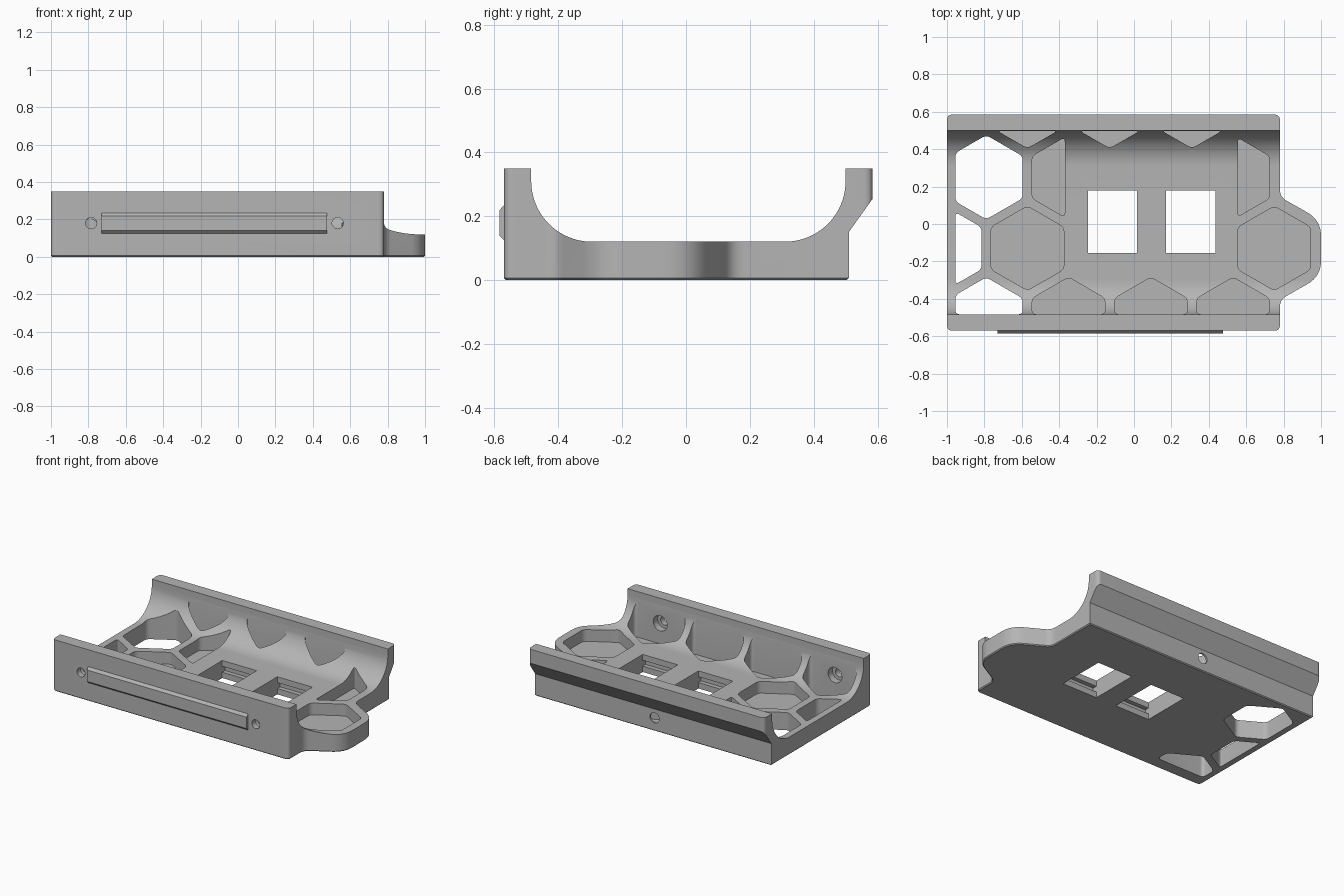
import bpy, bmesh, math
from mathutils import Vector

if "Cube" in bpy.data.objects:
    bpy.data.objects.remove(bpy.data.objects["Cube"])

grey = bpy.data.materials.new("mid_grey")
grey.diffuse_color = (0.46, 0.46, 0.46, 1)
grey.use_nodes = True
grey.node_tree.nodes["Principled BSDF"].inputs["Base Color"].default_value = grey.diffuse_color


def rounded(points, cuts, steps=6):
    """Round each corner; cuts = distance trimmed along the edges."""
    pts = [Vector(p) for p in points]
    if not isinstance(cuts, list):
        cuts = [cuts] * len(pts)
    out = []
    for i, p in enumerate(pts):
        a, b = pts[i - 1] - p, pts[(i + 1) % len(pts)] - p
        t = min(cuts[i], 0.45 * a.length, 0.45 * b.length)
        if t < 1e-5:
            out.append(p)
            continue
        s, e = p + a.normalized() * t, p + b.normalized() * t
        for k in range(steps + 1):
            u = k / steps
            out.append(s * (1 - u) ** 2 + p * 2 * u * (1 - u) + e * u ** 2)
    return out


def clip(points, axis, limit, sign):
    """Keep the part of a polygon where sign * coord <= sign * limit."""
    out = []
    for i, p in enumerate(points):
        q = points[i - 1]
        dp, dq = sign * (p[axis] - limit), sign * (q[axis] - limit)
        if (dp < 0) != (dq < 0):
            u = dq / (dq - dp)
            out.append((q[0] + (p[0] - q[0]) * u, q[1] + (p[1] - q[1]) * u))
        if dp < 0:
            out.append(tuple(p))
    return out


def prism(name, points, lo, hi, axis):
    """Extrude a 2D outline along x, y or z."""
    place = {"x": lambda p, d: (d, p[0], p[1]),
             "y": lambda p, d: (p[0], d, p[1]),
             "z": lambda p, d: (p[0], p[1], d)}[axis]
    bm = bmesh.new()
    rings = [[bm.verts.new(place(p, d)) for p in points] for d in (lo, hi)]
    for r in rings:
        bm.faces.new(r)
    n = len(points)
    for i in range(n):
        j = (i + 1) % n
        bm.faces.new((rings[0][i], rings[0][j], rings[1][j], rings[1][i]))
    bmesh.ops.recalc_face_normals(bm, faces=bm.faces)
    mesh = bpy.data.meshes.new(name)
    bm.to_mesh(mesh)
    bm.free()
    mesh.materials.append(grey)
    ob = bpy.data.objects.new(name, mesh)
    bpy.context.collection.objects.link(ob)
    return ob


def boolean(target, cutter, operation="DIFFERENCE"):
    mod = target.modifiers.new("cut", "BOOLEAN")
    mod.operation, mod.object, mod.solver = operation, cutter, "EXACT"
    bpy.context.view_layer.objects.active = target
    bpy.ops.object.modifier_apply(modifier=mod.name)
    bpy.data.objects.remove(cutter)


def circle(x, z, r, n=32):
    return [(x + r * math.cos(2 * math.pi * i / n), z + r * math.sin(2 * math.pi * i / n))
            for i in range(n)]


def arc(cy, cz, r, start, end, n=20):
    return [(cy + r * math.cos(math.radians(start + (end - start) * i / n)),
             cz + r * math.sin(math.radians(start + (end - start) * i / n)))
            for i in range(n + 1)]


# Cradle: U-shaped cross-section trimmed by the plan outline
section = [(-0.62, 0), (0.51, 0), (0.51, 0.15), (0.62, 0.304), (0.62, 0.35), (0.50, 0.35)]
section += arc(0.31, 0.31, 0.19, 0, -90) + arc(-0.295, 0.31, 0.19, -90, -180)
section += [(-0.485, 0.35), (-0.62, 0.35)]
cradle = prism("cradle_body", section, -1.05, 1.05, "x")
plan = [(-1, -0.57), (0.78, -0.57), (0.78, -0.405), (1, -0.28),
        (1, 0.02), (0.78, 0.145), (0.78, 0.585), (-1, 0.585)]
plan = rounded(plan, [0.03, 0.03, 0.04, 0.085, 0.085, 0.04, 0.03, 0.03], 8)
boolean(cradle, prism("plan_cutter", plan, -0.1, 0.5, "z"), "INTERSECT")

# Small chamfer around the bottom edge
bm = bmesh.new()
bm.from_mesh(cradle.data)
bmesh.ops.remove_doubles(bm, verts=bm.verts, dist=1e-5)
bm.normal_update()
rim = [e for e in bm.edges if len(e.link_faces) == 2 and
       sum(f.normal.z < -0.95 and f.calc_center_median().z < 0.01 for f in e.link_faces) == 1]
bmesh.ops.bevel(bm, geom=rim, offset=0.006, segments=1, affect="EDGES")
bm.to_mesh(cradle.data)
bm.free()

# Honeycomb pockets: (x, y, through, left limit, right limit)
L, R = -0.955, 0.95
pockets = [(-1.01, -0.13, True, L, R), (-0.57, -0.13, False, L, R), (0.75, -0.13, False, L, R),
           (-0.79, 0.25, True, L, R), (-0.35, 0.25, False, L, -0.37), (0.53, 0.25, False, 0.555, R)]
pockets += [(x, -0.51, x < -0.7, L, R) for x in (-0.79, -0.35, 0.09, 0.53)]
pockets += [(x, 0.63, False, L, R) for x in (-0.57, -0.13, 0.31)]
for x, y, through, left, right in pockets:
    hexagon = [(x + 0.225 * math.sin(math.radians(60 * i)), y + 0.225 * math.cos(math.radians(60 * i)))
               for i in range(6)]
    for axis, limit, sign in ((0, left, -1), (0, right, 1), (1, -0.483, -1), (1, 0.498, 1)):
        hexagon = clip(hexagon, axis, limit, sign)
    boolean(cradle, prism("pocket_cutter", rounded(hexagon, 0.025), -0.1 if through else 0.04, 0.5, "z"))

# Two rectangular sockets with latch grooves in their end walls
for x0, x1 in ((-0.245, 0.015), (0.17, 0.435)):
    slot = [(-0.155, -0.1), (0.18, -0.1), (0.18, 0.04), (0.21, 0.04), (0.21, 0.08), (0.18, 0.08),
            (0.18, 0.2), (-0.155, 0.2), (-0.155, 0.08), (-0.185, 0.08), (-0.185, 0.04), (-0.155, 0.04)]
    boolean(cradle, prism("socket_cutter", slot, x0, x1, "x"))

# Counterbored screw holes in the front wall, one hole in the back
for x in (-0.785, 0.533):
    boolean(cradle, prism("screw_cutter", circle(x, 0.18, 0.03), -0.65, -0.45, "y"))
    boolean(cradle, prism("counterbore_cutter", circle(x, 0.18, 0.052), -0.53, -0.45, "y"))
boolean(cradle, prism("back_hole_cutter", circle(-0.12, 0.09, 0.035), 0.44, 0.7, "y"))

# Raised rail on the front face
rail = prism("front_rail", [(-0.56, 0.125), (-0.57, 0.125), (-0.585, 0.14), (-0.585, 0.218),
                            (-0.57, 0.235), (-0.56, 0.235)], -0.73, 0.475, "x")

bpy.ops.object.select_all(action="DESELECT")
for ob in (cradle, rail):
    ob.select_set(True)
bpy.context.view_layer.objects.active = cradle
bpy.ops.object.shade_smooth_by_angle(angle=math.radians(25))
